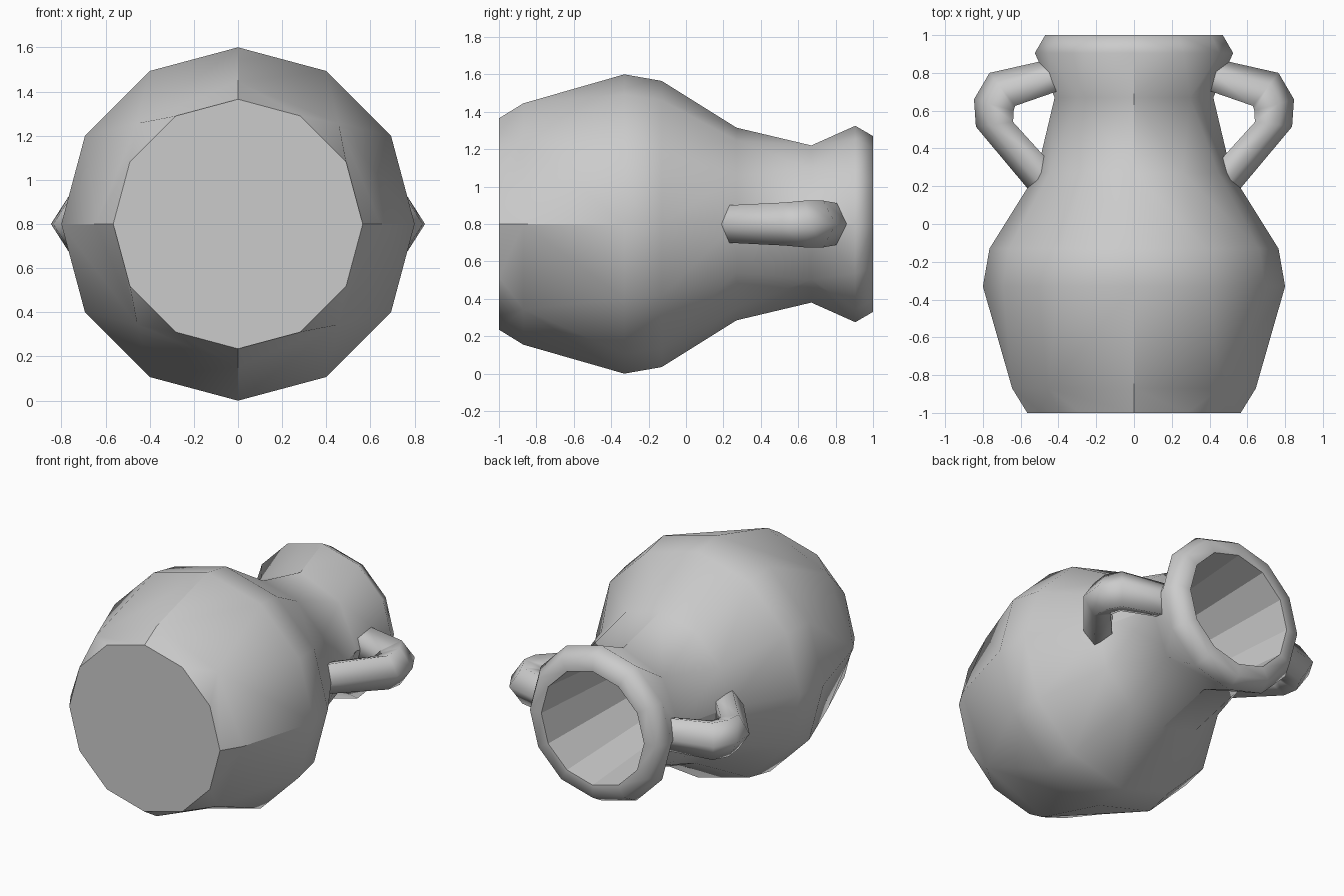
import bpy, bmesh, math
from mathutils import Vector

if "Cube" in bpy.data.objects:
    bpy.data.objects.remove(bpy.data.objects["Cube"])

CZ = 0.8  # height of the jar's axis

clay = bpy.data.materials.new("grey clay")
clay.diffuse_color = (0.6, 0.6, 0.6, 1)
clay.use_nodes = True
clay.node_tree.nodes["Principled BSDF"].inputs["Base Color"].default_value = clay.diffuse_color


def finish(bm, name):
    bmesh.ops.recalc_face_normals(bm, faces=bm.faces)
    me = bpy.data.meshes.new(name)
    bm.to_mesh(me)
    bm.free()
    me.materials.append(clay)
    ob = bpy.data.objects.new(name, me)
    bpy.context.collection.objects.link(ob)
    return ob


def ring(bm, y, r, n):
    return [bm.verts.new((r * math.cos(2 * math.pi * i / n), y,
                          CZ + r * math.sin(2 * math.pi * i / n))) for i in range(n)]


def bridge(bm, a, b, smooth=True):
    """Join two rings; 12 to 8 sides is done quadrant by quadrant."""
    if len(a) < len(b):
        a, b = b, a
    if len(a) == len(b):
        n = len(a)
        faces = [(a[i], a[(i + 1) % n], b[(i + 1) % n], b[i]) for i in range(n)]
    else:
        faces = []
        for q in range(4):
            a0, a1, a2, a3 = [a[(3 * q + k) % 12] for k in range(4)]
            b0, b1, b2 = [b[(2 * q + k) % 8] for k in range(3)]
            faces += [(a0, a1, b1, b0), (a1, a2, b1), (a2, a3, b2, b1)]
    for f in faces:
        bm.faces.new(f).smooth = smooth
    if len(a) != len(b):
        # creases along the four main meridians
        for q in range(4):
            bm.edges.get((a[3 * q], b[2 * q])).smooth = False


# jar body lying on its side: (y, radius, sides)
profile = [(-1.0, 0.565, 12), (-0.87, 0.645, 8), (-0.33, 0.8, 12), (-0.13, 0.765, 12),
           (0.27, 0.515, 12), (0.67, 0.42, 8), (0.905, 0.525, 12), (1.0, 0.47, 12),
           (1.0, 0.385, 12)]
bm = bmesh.new()
rings = [ring(bm, *p) for p in profile]
for a, b in zip(rings, rings[1:]):
    bridge(bm, a, b)
bm.faces.new(rings[0]).smooth = False
# hollow inside the neck
inner = ring(bm, 0.2, 0.32, 12)
bridge(bm, rings[-1], inner, smooth=False)
bm.faces.new(inner).smooth = False
finish(bm, "jar_body")

# handles: five-sided tubes, each section given by its outer and inner point and half height
sections = [((0.41, 0.88), (0.37, 0.715), 0.11),
            ((0.765, 0.80), (0.63, 0.625), 0.125),
            ((0.847, 0.66), (0.637, 0.60), 0.125),
            ((0.837, 0.515), (0.64, 0.54), 0.115),
            ((0.54, 0.16), (0.44, 0.32), 0.10)]
for side, name in ((-1, "left_handle"), (1, "right_handle")):
    bm = bmesh.new()
    loops = []
    for outer, inside, h in sections:
        o, i = Vector(outer), Vector(inside)
        loops.append([])
        for t, k in ((0, 0), (0.38, 1), (1, 0.62), (1, -0.62), (0.38, -1)):
            p = o.lerp(i, t)
            loops[-1].append(bm.verts.new((side * p.x, p.y, CZ + k * h)))
    for a, b in zip(loops, loops[1:]):
        bridge(bm, a, b)
    for end in (loops[0], loops[-1]):
        bm.faces.new(end).smooth = False
    finish(bm, name)
